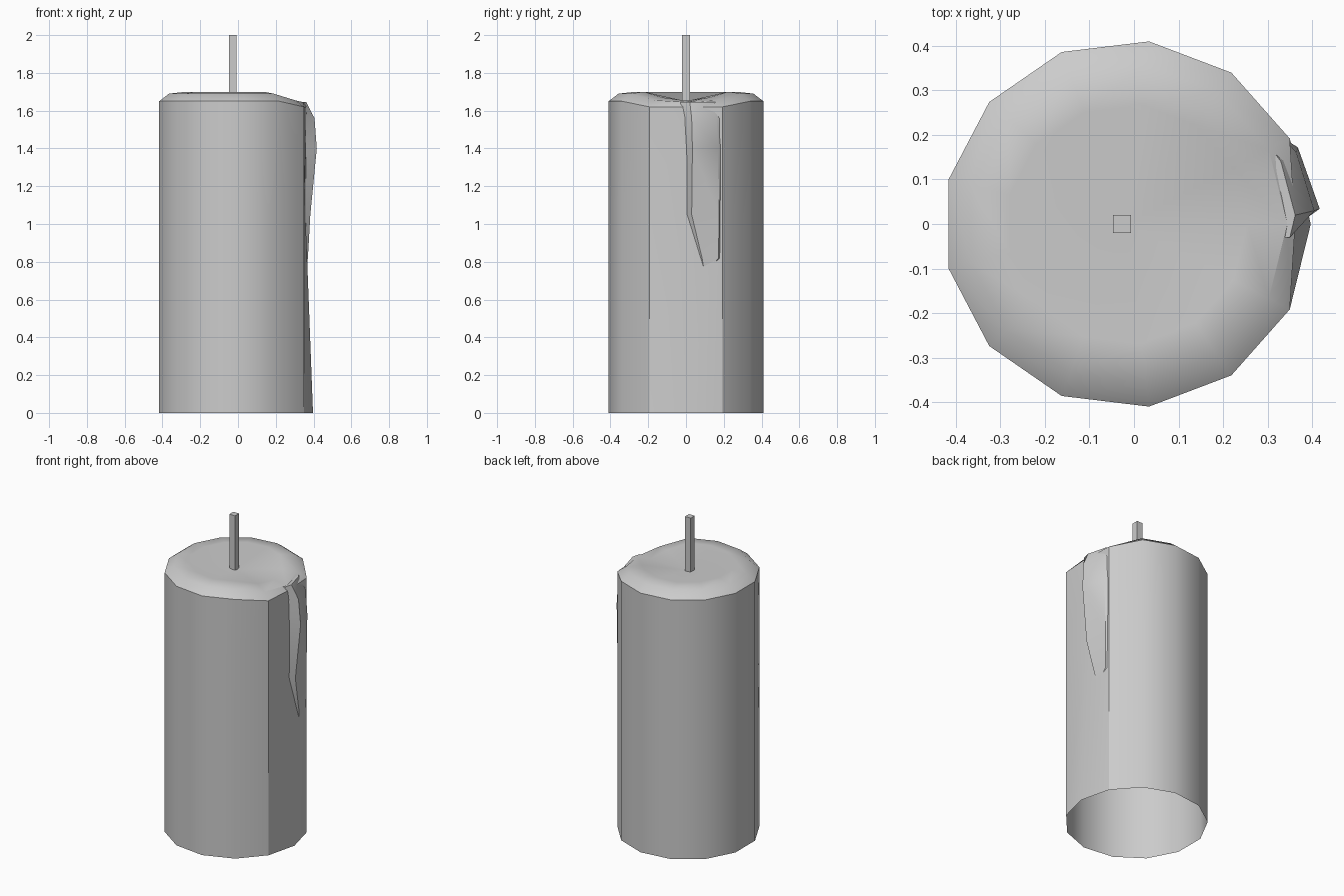
import bpy, bmesh, math
from mathutils import Vector

if "Cube" in bpy.data.objects:
    bpy.data.objects.remove(bpy.data.objects["Cube"])

SIDES, CX = 13, -0.016


def finish(name, bm, smooth=True):
    bmesh.ops.recalc_face_normals(bm, faces=bm.faces)
    me = bpy.data.meshes.new(name)
    bm.to_mesh(me)
    bm.free()
    ob = bpy.data.objects.new(name, me)
    bpy.context.collection.objects.link(ob)
    if smooth:
        bpy.ops.object.select_all(action='DESELECT')
        ob.select_set(True)
        bpy.context.view_layer.objects.active = ob
        bpy.ops.object.shade_smooth_by_angle(angle=math.radians(32))
    return ob


def bridge(bm, a, b, closed):
    n = len(a)
    for i in range(n if closed else n - 1):
        j = (i + 1) % n
        bm.faces.new((a[i], a[j], b[j], b[i]))


# wax body: open bottom, raised lip with a shallow bowl, worn down on the +x side
# each ring: radius, z, drop at column 0, drop at its neighbours, inward push at column 0
rings = [(0.413, 0.0, 0, 0, 0), (0.413, 1.05, 0, 0, 0.04),
         (0.413, 1.65, 0.03, 0.03, 0.035), (0.36, 1.69, 0.045, 0.035, 0),
         (0.27, 1.70, 0.047, 0.03, 0)]
bm = bmesh.new()
prev = None
for r, z, d0, d1, push in rings:
    ring = []
    for i in range(SIDES):
        a = 2 * math.pi * i / SIDES
        rr = r - (push if i == 0 else 0)
        drop = d0 if i == 0 else d1 if i in (1, SIDES - 1) else 0
        ring.append(bm.verts.new((CX + rr * math.cos(a), rr * math.sin(a), z - drop)))
    if prev:
        bridge(bm, prev, ring, True)
    prev = ring
centre = bm.verts.new((CX, 0, 1.65))
for i in range(SIDES):
    bm.faces.new((prev[i], prev[(i + 1) % SIDES], centre))
finish("wax_body", bm)

# wax drip running down the +x side: z, then four (x, y) points across
sections = [
    (1.645, [(0.27, -0.03), (0.27, 0.02), (0.26, 0.12), (0.26, 0.15)]),
    (1.645, [(0.35, -0.03), (0.362, 0.02), (0.33, 0.14), (0.30, 0.18)]),
    (1.56, [(0.355, -0.01), (0.405, 0.03), (0.365, 0.16), (0.335, 0.195)]),
    (1.40, [(0.355, 0.0), (0.417, 0.034), (0.368, 0.172), (0.335, 0.193)]),
    (1.05, [(0.35, 0.0), (0.383, 0.03), (0.36, 0.175), (0.335, 0.19)]),
    (0.82, [(0.35, 0.065), (0.37, 0.085), (0.36, 0.172), (0.34, 0.19)])]
bm = bmesh.new()
prev = None
for z, pts in sections:
    row = [bm.verts.new((x, y, z)) for x, y in pts]
    if prev:
        bridge(bm, prev, row, False)
    prev = row
tip = bm.verts.new((0.358, 0.1, 0.73))
for a, b in zip(prev, prev[1:]):
    bm.faces.new((a, b, tip))
drip = finish("wax_drip", bm)
# an open strip: make sure it faces outwards
if sum((p.normal.x for p in drip.data.polygons)) < 0:
    drip.data.flip_normals()

# square wick
bm = bmesh.new()
bmesh.ops.create_cube(bm, size=1)
for v in bm.verts:
    v.co = Vector((v.co.x * 0.04 - 0.027, v.co.y * 0.04, 1.82 + v.co.z * 0.36))
finish("wick", bm, smooth=False)
